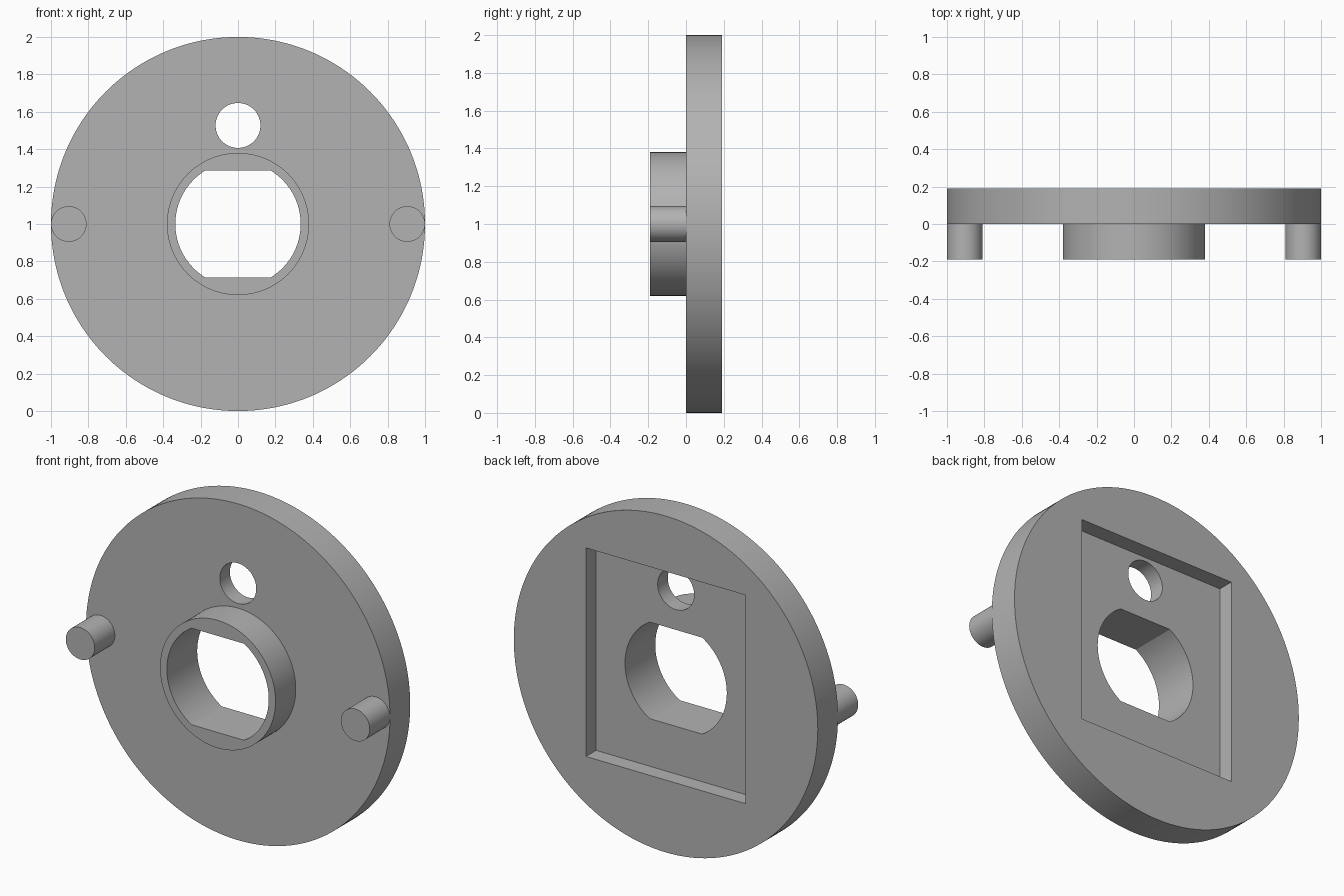
import bpy
import bmesh
from math import sin, cos, asin, pi, radians

cube = bpy.data.objects.get("Cube")
if cube:
    bpy.data.objects.remove(cube)

grey = bpy.data.materials.new("plain grey")
grey.use_nodes = True
GREY = (0.45, 0.45, 0.45, 1)
grey.diffuse_color = GREY
grey.node_tree.nodes["Principled BSDF"].inputs["Base Color"].default_value = GREY

MID = 1.0          # height of the disc axis
THICK = 0.19       # plate thickness, also boss and pin length


def arc(radius, start, end, steps):
    return [(radius * cos(start + (end - start) * i / steps),
             radius * sin(start + (end - start) * i / steps))
            for i in range(steps + 1)]


def circle(radius, steps=96):
    return arc(radius, 0, 2 * pi, steps)[:-1]


def prism(name, profile, y0, y1, x=0, z=MID):
    """Extrude an x-z profile from y0 to y1."""
    bm = bmesh.new()
    face = bm.faces.new([bm.verts.new((x + px, y0, z + pz)) for px, pz in profile])
    side = bmesh.ops.extrude_face_region(bm, geom=[face])["geom"]
    for v in side:
        if isinstance(v, bmesh.types.BMVert):
            v.co.y = y1
    bmesh.ops.recalc_face_normals(bm, faces=bm.faces)
    mesh = bpy.data.meshes.new(name)
    bm.to_mesh(mesh)
    bm.free()
    mesh.materials.append(grey)
    obj = bpy.data.objects.new(name, mesh)
    bpy.context.collection.objects.link(obj)
    return obj


def cut(obj, cutters):
    """Subtract each cutter and bake the result."""
    for c in cutters:
        mod = obj.modifiers.new("cut", 'BOOLEAN')
        mod.operation, mod.solver, mod.object = 'DIFFERENCE', 'EXACT', c
    graph = bpy.context.evaluated_depsgraph_get()
    mesh = bpy.data.meshes.new_from_object(obj.evaluated_get(graph))
    obj.modifiers.clear()
    obj.data = mesh


# Main parts
plate = prism("round_plate", circle(1.0, 192), 0, THICK)
boss = prism("centre_boss", circle(0.38), -THICK, 0)
pins = [prism(name, circle(0.095, 48), -THICK, 0, x=x)
        for name, x in (("left_pin", 0.905), ("right_pin", -0.905))]

# Bore with flats at top and bottom, sight hole, rectangular rear pocket
flat = asin(0.287 / 0.335)
bore_profile = arc(0.335, -flat, flat, 32) + arc(0.335, pi - flat, pi + flat, 32)
bore = prism("bore_cutter", bore_profile, -0.5, 0.5)
hole = prism("hole_cutter", circle(0.12, 64), -0.5, 0.5, z=1.527)
w, h = 0.525, 0.62
pocket = prism("pocket_cutter", [(-w, -h), (w, -h), (w, h), (-w, h)],
               THICK / 2, 0.5, z=1.05)

cut(plate, [pocket, bore, hole])
cut(boss, [bore])
for c in (bore, hole, pocket):
    bpy.data.objects.remove(c)

# Smooth round walls, crisp rims
bpy.ops.object.select_all(action='DESELECT')
for obj in (plate, boss, *pins):
    obj.select_set(True)
bpy.context.view_layer.objects.active = plate
bpy.ops.object.shade_smooth_by_angle(angle=radians(30))
